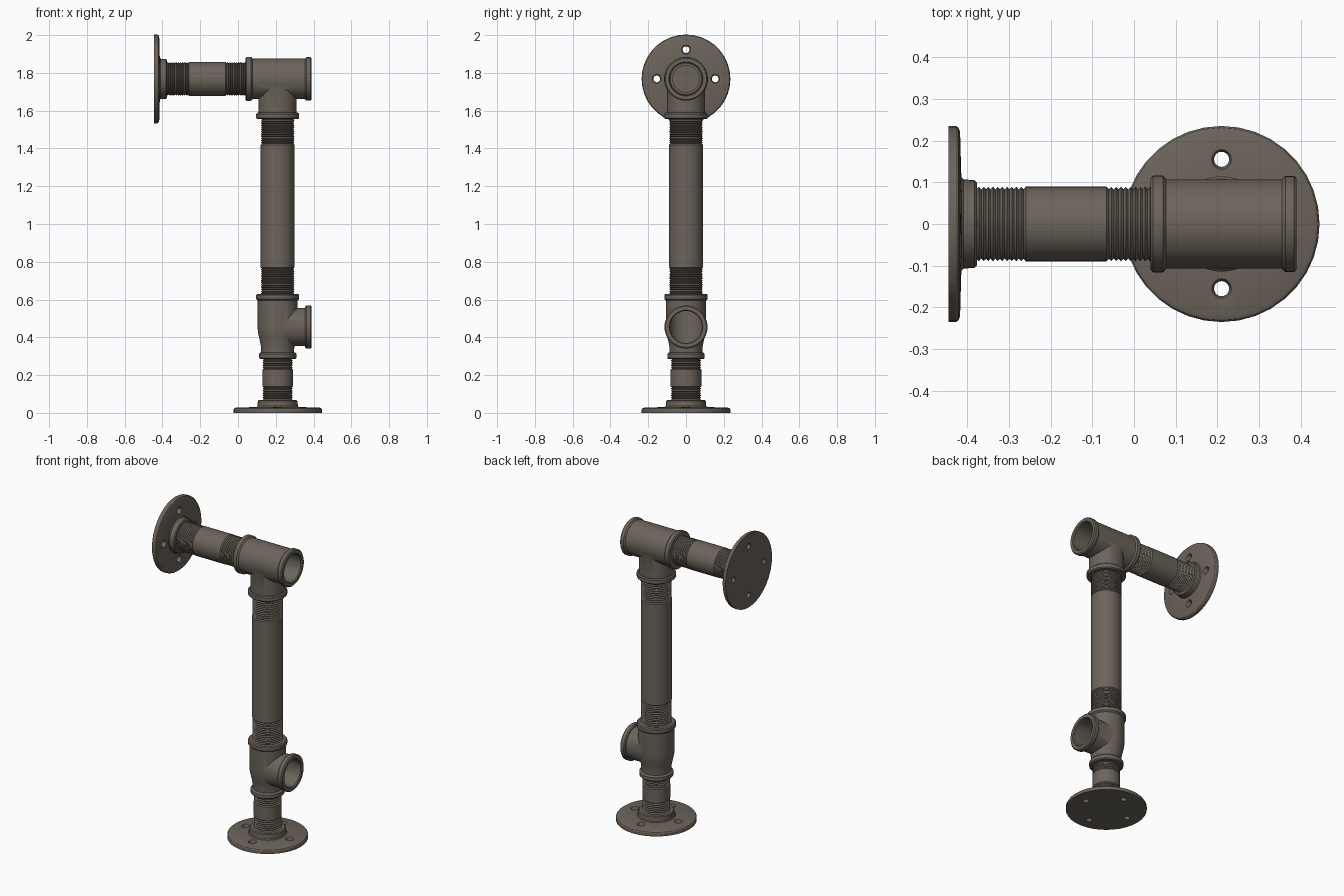
import bpy, bmesh, math
from mathutils import Matrix, Vector

if "Cube" in bpy.data.objects:
    bpy.data.objects.remove(bpy.data.objects["Cube"])

iron = bpy.data.materials.new("dark_iron")
iron.diffuse_color = (0.150, 0.128, 0.105, 1)
iron.use_nodes = True
iron.node_tree.nodes["Principled BSDF"].inputs["Base Color"].default_value = iron.diffuse_color

UP = Matrix.Identity(4)
SIDE = Matrix.Rotation(math.radians(90), 4, 'Y')   # local z -> +x, local x -> -z
AX, TOP, LOW = 0.21, 1.768, 0.455                  # post axis, upper and lower tee heights


def lathe(name, profile, matrix=UP, sides=48, ring=False):
    """Spin (radius, height) points about local z; ring=True closes the profile."""
    bm = bmesh.new()
    rows = [[bm.verts.new((r * math.cos(2 * math.pi * i / sides),
                           r * math.sin(2 * math.pi * i / sides), h))
             for i in range(sides)] for r, h in profile]
    pairs = list(zip(rows, rows[1:]))
    if ring:
        pairs.append((rows[-1], rows[0]))
    for a, b in pairs:
        for i in range(sides):
            j = (i + 1) % sides
            bm.faces.new((a[i], a[j], b[j], b[i]))
    if not ring:
        bm.faces.new(rows[0][::-1])
        bm.faces.new(rows[-1])
    bmesh.ops.recalc_face_normals(bm, faces=bm.faces)
    bm.transform(matrix)
    me = bpy.data.meshes.new(name)
    bm.to_mesh(me)
    bm.free()
    me.materials.append(iron)
    ob = bpy.data.objects.new(name, me)
    bpy.context.collection.objects.link(ob)
    return ob


def activate(ob):
    bpy.ops.object.select_all(action='DESELECT')
    ob.select_set(True)
    bpy.context.view_layer.objects.active = ob


def combine(ob, tool, operation):
    activate(ob)
    mod = ob.modifiers.new("cut", 'BOOLEAN')
    mod.operation, mod.solver, mod.object = operation, 'EXACT', tool
    bpy.ops.object.modifier_apply(modifier=mod.name)
    bpy.data.objects.remove(tool, do_unlink=True)


def smooth(ob):
    activate(ob)
    bpy.ops.object.shade_smooth_by_angle(angle=math.radians(32))


def collar(r, h0, h1, c=0.006):
    """Profile of a bevelled band."""
    return [(r - c, h0), (r, h0 + c), (r, h1 - c), (r - c, h1)]


def flange(name, matrix):
    """Round plate with a hub and four countersunk screw holes."""
    ob = lathe(name, [(0.235, 0), (0.235, 0.018), (0.231, 0.024), (0.221, 0.028),
                      (0.112, 0.031), (0.107, 0.036), (0.105, 0.063), (0.099, 0.068)],
               matrix, 36)
    for k in range(4):
        a = k * math.pi / 2
        spot = Matrix.Translation((0.155 * math.cos(a), 0.155 * math.sin(a), 0))
        hole = lathe("hole", [(0.018, -0.05), (0.018, 0.018), (0.024, 0.0305), (0.024, 0.05)],
                     matrix @ spot, 20)
        combine(ob, hole, 'DIFFERENCE')
    smooth(ob)


def pipe(name, matrix, r, length, thread_a, thread_b, pitch=0.0115):
    """Hollow pipe with a ridged thread at both ends."""
    def ridges(start, span):
        n = round(span / pitch)
        step = span / n
        pts = []
        for i in range(n):
            pts += [(r - 0.007, start + step * i), (r - 0.001, start + step * (i + 0.5))]
        return pts + [(r - 0.007, start + span)]
    outer = ridges(0, thread_a) + [(r, thread_a + 0.006), (r, length - thread_b - 0.006)]
    outer += ridges(length - thread_b, thread_b)
    bore = r - 0.02
    smooth(lathe(name, outer + [(bore, length), (bore, 0)], matrix, 40, ring=True))


def tee(name, matrix, run, run_bore, branch_len):
    """Tee fitting: run on local z, branch on local x, bored through."""
    ob = lathe(name, run, matrix)
    branch = [(0.101, 0), (0.101, branch_len - 0.034)] + collar(0.114, branch_len - 0.034, branch_len)
    combine(ob, lathe("branch", branch, matrix @ SIDE), 'UNION')
    combine(ob, lathe("run_bore", run_bore, matrix), 'DIFFERENCE')
    combine(ob, lathe("branch_bore", [(0.0845, 0.001), (0.0845, branch_len - 0.006),
                                      (0.092, branch_len + 0.004), (0.092, 0.3)],
                      matrix @ SIDE), 'DIFFERENCE')
    smooth(ob)


def at(x, z, rot=UP):
    return Matrix.Translation(Vector((x, 0, z))) @ rot


# Floor and wall flanges
flange("floor_flange", at(AX, 0))
flange("wall_flange", at(-0.445, TOP, SIDE))

# Pipes
pipe("short_lower_pipe", at(AX, 0.05), 0.081, 0.27, 0.085, 0.085)
pipe("long_upright_pipe", at(AX, 0.58), 0.09, 1.03, 0.185, 0.185)
pipe("horizontal_pipe", at(-0.40, TOP, SIDE), 0.09, 0.49, 0.135, 0.15)

# Lower tee, narrower at the bottom
tee("lower_tee", at(AX, LOW),
    collar(0.099, -0.17, -0.136) +
    [(0.087, -0.134), (0.088, -0.105), (0.095, -0.07), (0.103, -0.035), (0.106, -0.01), (0.106, 0.14)] +
    collar(0.114, 0.142, 0.175),
    [(0.074, -0.3), (0.074, -0.09), (0.086, -0.03), (0.086, 0.3)], 0.18)

# Upper tee, branch pointing down
tee("upper_tee", at(AX, TOP, SIDE),
    collar(0.116, -0.17, -0.135) + [(0.107, -0.133), (0.107, 0.145)] + collar(0.115, 0.147, 0.18),
    [(0.086, -0.3), (0.086, 0.174), (0.093, 0.184), (0.093, 0.3)], 0.213)
